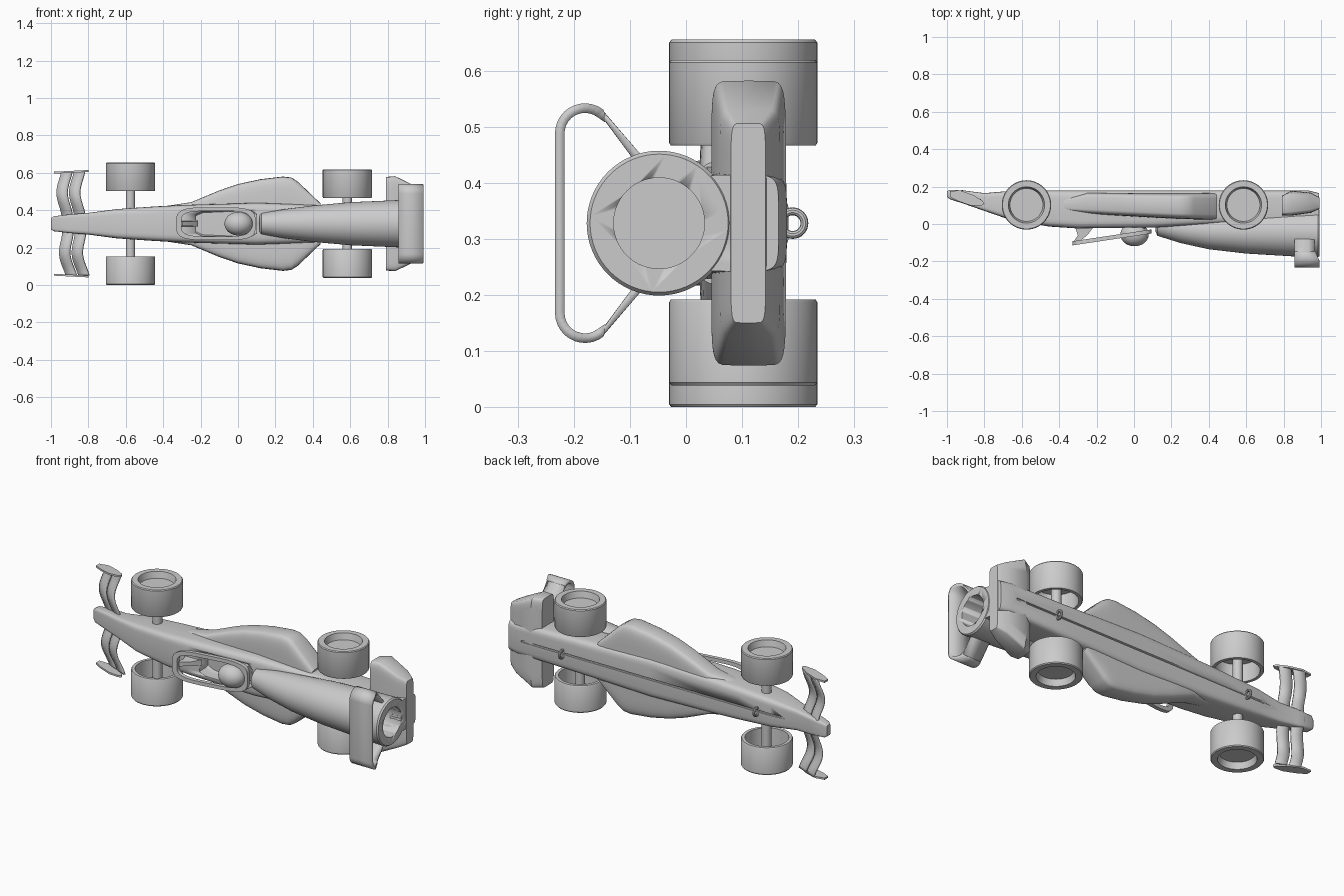
import bpy, bmesh, math
from math import cos, sin, pi

if "Cube" in bpy.data.objects:
    bpy.data.objects.remove(bpy.data.objects["Cube"])

CZ = 0.328  # centre line of the car in z


def finish(name, bm, angle=35, solid=0):
    bmesh.ops.recalc_face_normals(bm, faces=bm.faces)
    me = bpy.data.meshes.new(name)
    bm.to_mesh(me)
    bm.free()
    ob = bpy.data.objects.new(name, me)
    bpy.context.collection.objects.link(ob)
    if solid:
        m = ob.modifiers.new("thickness", "SOLIDIFY")
        m.thickness, m.offset = solid, 0
    bpy.ops.object.select_all(action="DESELECT")
    ob.select_set(True)
    bpy.context.view_layer.objects.active = ob
    bpy.ops.object.shade_smooth_by_angle(angle=math.radians(angle))
    return ob


def skin(bm, rings, caps=True, closed=False, loop=True):
    """Join rings of points with quads."""
    vs = [[bm.verts.new(p) for p in r] for r in rings]
    n = len(vs[0])
    pairs = list(zip(vs, vs[1:])) + ([(vs[-1], vs[0])] if closed else [])
    for a, b in pairs:
        for i in range(n if loop else n - 1):
            j = (i + 1) % n
            bm.faces.new((a[i], a[j], b[j], b[i]))
    if caps:
        bm.faces.new(vs[0])
        bm.faces.new(vs[-1])


def loft(name, sections, power=2, seg=32, angle=35):
    """Sections (x, y_top, y_bottom, half_width), superellipse outline."""
    bm, rings = bmesh.new(), []
    for x, y0, y1, w in sections:
        ring = []
        for i in range(seg):
            a = 2 * pi * i / seg
            c, s = cos(a), sin(a)
            p = 2 / power
            ring.append((x, (y0 + y1) / 2 + (y1 - y0) / 2 * math.copysign(abs(c) ** p, c),
                         CZ + w * math.copysign(abs(s) ** p, s)))
        rings.append(ring)
    skin(bm, rings)
    return finish(name, bm, angle)


def lathe(name, profile, x, y, z, flip=1, seg=64):
    """Turn (radius, z offset) profile about the z direction."""
    bm = bmesh.new()
    rings = [[(x + max(r, 1e-5) * cos(2 * pi * i / seg), y + max(r, 1e-5) * sin(2 * pi * i / seg), z + flip * h)
              for i in range(seg)] for r, h in profile]
    skin(bm, rings)
    return finish(name, bm)


def cut(ob, cutter):
    m = ob.modifiers.new("cut", "BOOLEAN")
    m.operation, m.object, m.solver = "DIFFERENCE", cutter, "EXACT"
    cutter.hide_render = True
    cutter.hide_set(True)


# Main body with cockpit opening and underside groove
body = loft("body", [(-1, .145, .175, .03), (-.985, .133, .183, .04), (-.9, .105, .178, .05),
                     (-.8, .07, .165, .058), (-.65, .018, .178, .078), (-.45, -.014, .18, .092),
                     (-.3, -.024, .18, .1), (.1, -.02, .18, .112), (.45, 0, .18, .1),
                     (.93, 0, .18, .088), (.99, .02, .165, .086)], power=6)
cut(body, loft("cockpit_cutter", [(-.225, -.1, .06, .05), (-.19, -.1, .06, .066),
                                  (.07, -.1, .06, .07), (.1, -.1, .06, .05)], power=6))
cut(body, loft("groove_cutter", [(-.75, .17, .2, .005), (.9, .17, .2, .005)], power=8, angle=20))

# Side pods on both flanks
loft("side_pods", [(-.45, .08, .12, .085), (-.25, .055, .168, .115), (-.1, .046, .167, .178),
                   (0, .04, .166, .212), (.12, .033, .166, .238), (.24, .027, .166, .252),
                   (.285, .026, .166, .247), (.32, .025, .166, .225), (.44, .022, .166, .11)], power=6)

# Tapered gas cylinder housing with rear bore
housing = loft("cylinder_housing", [(.115, -.04, .02, .045), (.125, -.063, .045, .056), (.25, -.102, .05, .078),
                                    (.4, -.135, .055, .097), (.6, -.158, .07, .115),
                                    (.85, -.173, .078, .126), (.985, -.177, .081, .129),
                                    (.993, -.171, .075, .123)], seg=64)
bore = loft("bore_cutter", [(.68, -.129, .033, .081), (1.1, -.129, .033, .081)], seg=64)
cut(housing, bore)
cut(body, bore)

# Rear lower aerofoil block
loft("rear_block", [(.79, .045, .15, .25), (.84, .045, .178, .254), (.945, .06, .168, .203),
                    (.992, .08, .142, .178)], power=9)

# Helmet
bm = bmesh.new()
bmesh.ops.create_uvsphere(bm, u_segments=40, v_segments=24, radius=.063)
bmesh.ops.scale(bm, vec=(1.2, 1, 1), verts=bm.verts)
bmesh.ops.translate(bm, vec=(.003, -.056, CZ), verts=bm.verts)
finish("helmet", bm)
loft("driver_neck", [(-.04, -.03, .07, .04), (.06, -.03, .07, .045)], power=4)

# Tilted cockpit guard hoop and its front pillar
bm, rings = bmesh.new(), []
for i in range(64):
    a = 2 * pi * i / 64
    c, s = cos(a), sin(a)
    cx, cs = math.copysign(abs(c) ** .5, c), math.copysign(abs(s) ** .5, s)
    ring = []
    for rx, rz, dy in ((.212, .088, -.011), (.212, .088, .011), (.185, .068, .011), (.185, .068, -.011)):
        x = -.118 + rx * cx
        ring.append((x, -.054 + .15 * (x + .0) + dy, CZ + rz * cs))
    rings.append(ring)
skin(bm, rings, caps=False, closed=True)
finish("guard_hoop", bm)
bm = bmesh.new()
skin(bm, [[(x + sx * w, y, CZ + sz * d) for sx, sz in ((-1, -1), (1, -1), (1, 1), (-1, 1))]
          for x, y, w, d in ((-.265, -.015, .05, .016), (-.275, -.06, .025, .012), (-.312, -.098, .014, .012))])
finish("guard_pillar", bm)

# Wheels: shallow dish outside, deep cup inside
WHEEL = [(0, .035), (.088, .035), (.097, 0), (.128, 0), (.132, .005), (.132, .148), (.129, .153),
         (.112, .153), (.109, .055), (0, .055)]
for end, x, z0, z1 in (("front", -.575, 0, .655), ("rear", .585, .039, .619)):
    lathe(end + "_wheel_lower", WHEEL, x, .102, z0)
    lathe(end + "_wheel_upper", WHEEL, x, .102, z1, -1)
    lathe(end + "_axle", [(.025, z0 + .045), (.025, z1 - .045)], x, .105, 0, seg=32)

# Screw eyes below the body
for i, x in enumerate((-.57, .64)):
    bm = bmesh.new()
    rings = []
    for k in range(32):
        a = 2 * pi * k / 32
        rings.append([(x + .007 * sin(2 * pi * j / 10), .19 + (.021 + .007 * cos(2 * pi * j / 10)) * cos(a),
                       CZ + (.021 + .007 * cos(2 * pi * j / 10)) * sin(a)) for j in range(10)])
    skin(bm, rings, caps=False, closed=True)
    finish("screw_eye_%d" % i, bm)

# Rear wing: looped strip above the housing
half = [(-.055, .108), (-.085, .115), (-.145, .19)]
for k in range(13):
    a = math.radians(40 + k * 140 / 12)
    half.append((-.18 + .045 * cos(a), .16 + .045 * sin(a)))
path = [(y, CZ + h) for y, h in half] + [(y, CZ - h) for y, h in reversed(half)]
bm = bmesh.new()
rings = []
for y, z in path:
    t = min(1, max(0, (-y - .13) / .08))
    t = t * t * (3 - 2 * t)
    rings.append([(.857, y, z), (.92, y, z), (.965 + .028 * t, y, z)])
skin(bm, rings, caps=False, loop=False)
finish("rear_wing", bm, solid=.017)

# Front wing: two wavy elements
for name, u0, u1 in (("front_wing_leading", 0, .46), ("front_wing_trailing", .54, 1)):
    bm, rings = bmesh.new(), []
    for k in range(41):
        h = -1 + 2 * k / 40
        shift = .014 * cos(2 * pi * (abs(h) - .1)) + .012 * abs(h) - .012 * h
        ring = []
        for u in (u0, (u0 + u1) / 2, u1):
            x = -.955 + .125 * u + shift
            ring.append((x, .165 - .05 * u + .012 * cos(2 * pi * h) - .012 * (u - u0) * (u1 - u), CZ + .277 * h))
        rings.append(ring)
    skin(bm, rings, caps=False, loop=False)
    finish(name, bm, solid=.01)

# Front wing end plates
PLATE = [(-.985, .175), (-.93, .18), (-.86, .155), (-.81, .125), (-.8, .108), (-.815, .098), (-.87, .098),
         (-.94, .122), (-.985, .145)]
for name, s in (("end_plate_upper", 1), ("end_plate_lower", -1)):
    bm = bmesh.new()
    skin(bm, [[(x, y, CZ + s * (.272 + d) + .05 * s * (x + .9) * s * s) for x, y in PLATE] for d in (0, .01)])
    finish(name, bm)
